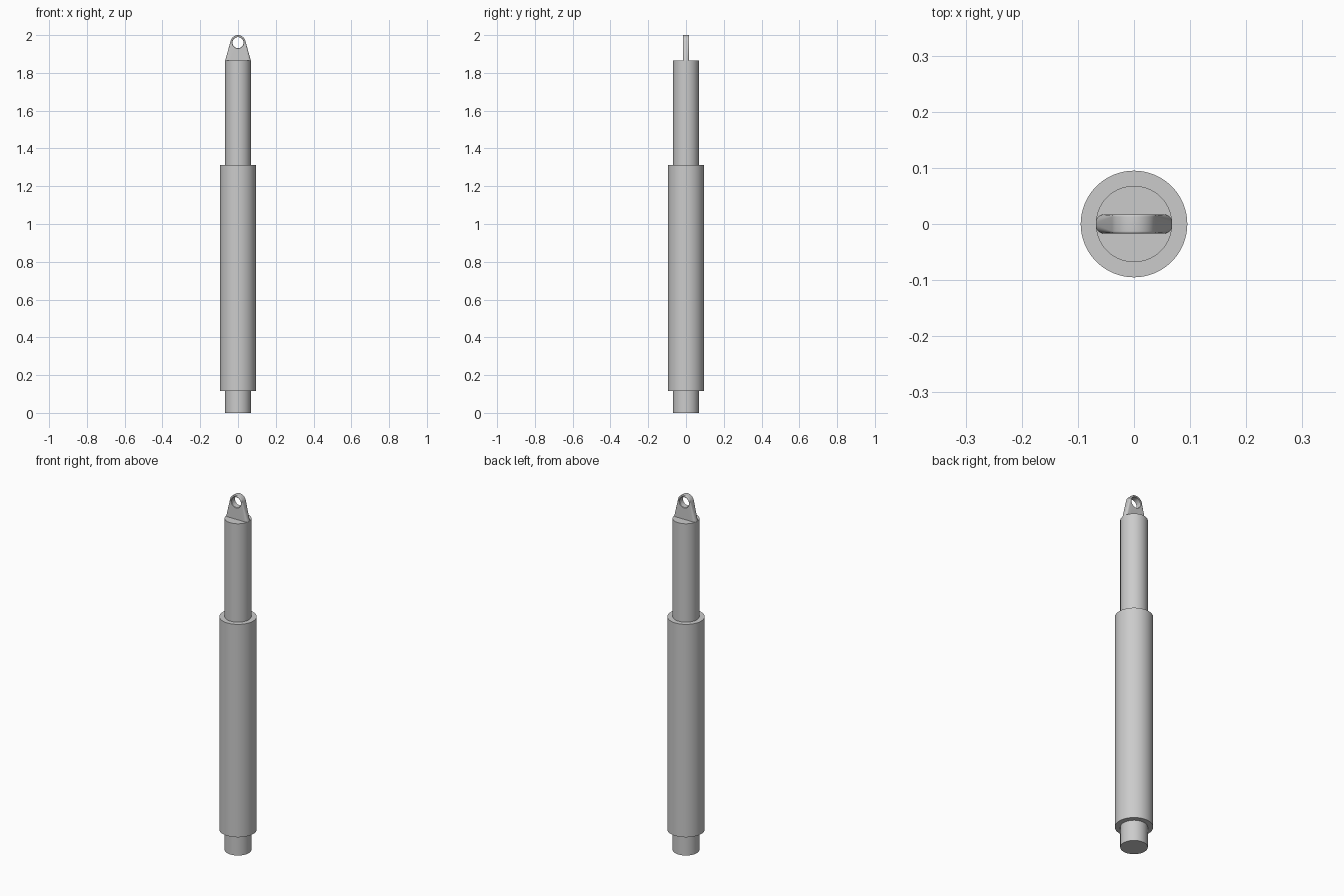
import bpy, bmesh
from math import sin, cos, pi, atan2, acos, hypot, radians

cube = bpy.data.objects.get("Cube")
if cube:
    bpy.data.objects.remove(cube)

# Single metal colour
metal = bpy.data.materials.new("grey metal")
metal.use_nodes = True
GREY = (0.6, 0.6, 0.6, 1)
metal.diffuse_color = GREY
metal.node_tree.nodes["Principled BSDF"].inputs["Base Color"].default_value = GREY


def finish(obj, name):
    obj.name = obj.data.name = name
    obj.data.materials.append(metal)
    bpy.ops.object.select_all(action="DESELECT")
    obj.select_set(True)
    bpy.context.view_layer.objects.active = obj
    bpy.ops.object.shade_smooth_by_angle(angle=radians(30))


def cylinder(name, radius, bottom, top):
    bpy.ops.mesh.primitive_cylinder_add(vertices=96, radius=radius, depth=top - bottom,
                                        location=(0, 0, (bottom + top) / 2))
    finish(bpy.context.object, name)


ROD, SLEEVE, TOP = 0.068, 0.095, 1.865
cylinder("lower_rod", ROD, 0, 0.115)
cylinder("outer_sleeve", SLEEVE, 0.115, 1.312)
cylinder("upper_rod", ROD, 1.312, TOP)

# Eyelet lug: a tapered plate tangent to a round eye, with rounded edges
EYE_Z, EYE_R, HOLE_R, HALF = 1.96, 0.04, 0.029, 0.017
drop = EYE_Z - TOP
corner = atan2(-drop, ROD)
tangent = corner + acos(EYE_R / hypot(ROD, drop))

# Each outline station: x, z, inward direction and edge rounding radius
stations = []
tx, tz = EYE_R * cos(tangent), EYE_R * sin(tangent)
for i in range(33):
    a = tangent + (pi - 2 * tangent) * i / 32
    stations.append((EYE_R * cos(a), EYE_R * sin(a), -cos(a), -sin(a), 0.004))


def flank(side, t):
    return (side * (tx + (ROD - tx) * t), tz + (-drop - tz) * t,
            -side * (cos(tangent) * (1 - t) + t), -sin(tangent) * (1 - t), 0.004 + 0.011 * t)


stations += [flank(-1, i / 16) for i in range(1, 17)]
for i in range(1, 12):
    x = ROD * (i / 6 - 1)
    stations.append((x, -drop, -x / ROD, 0, 0.015))
stations += [flank(1, i / 16) for i in range(16, 0, -1)]

bm = bmesh.new()
columns = []
for x, z, dx, dz, r in stations:
    column = []
    for side in (-1, 1):
        steps = range(6, -1, -1) if side < 0 else range(7)
        for k in steps:
            a = k / 6 * pi / 2
            d = r * (1 - cos(a))
            y = side * (HALF - r + r * sin(a))
            column.append(bm.verts.new((x + d * dx, y, EYE_Z + z + d * dz)))
    length = hypot(x, z)
    hx, hz = x / length, z / length
    for y, radius in ((HALF, HOLE_R + 0.002), (HALF - 0.002, HOLE_R),
                      (0.002 - HALF, HOLE_R), (-HALF, HOLE_R + 0.002)):
        column.append(bm.verts.new((hx * radius, y, EYE_Z + hz * radius)))
    columns.append(column)

# Skin neighbouring stations into a closed ring
for i, a in enumerate(columns):
    b = columns[(i + 1) % len(columns)]
    for j in range(len(a)):
        k = (j + 1) % len(a)
        bm.faces.new((a[j], a[k], b[k], b[j]))
bmesh.ops.recalc_face_normals(bm, faces=bm.faces)
mesh = bpy.data.meshes.new("eyelet_lug")
bm.to_mesh(mesh)
bm.free()
lug = bpy.data.objects.new("eyelet_lug", mesh)
bpy.context.collection.objects.link(lug)
finish(lug, "eyelet_lug")
